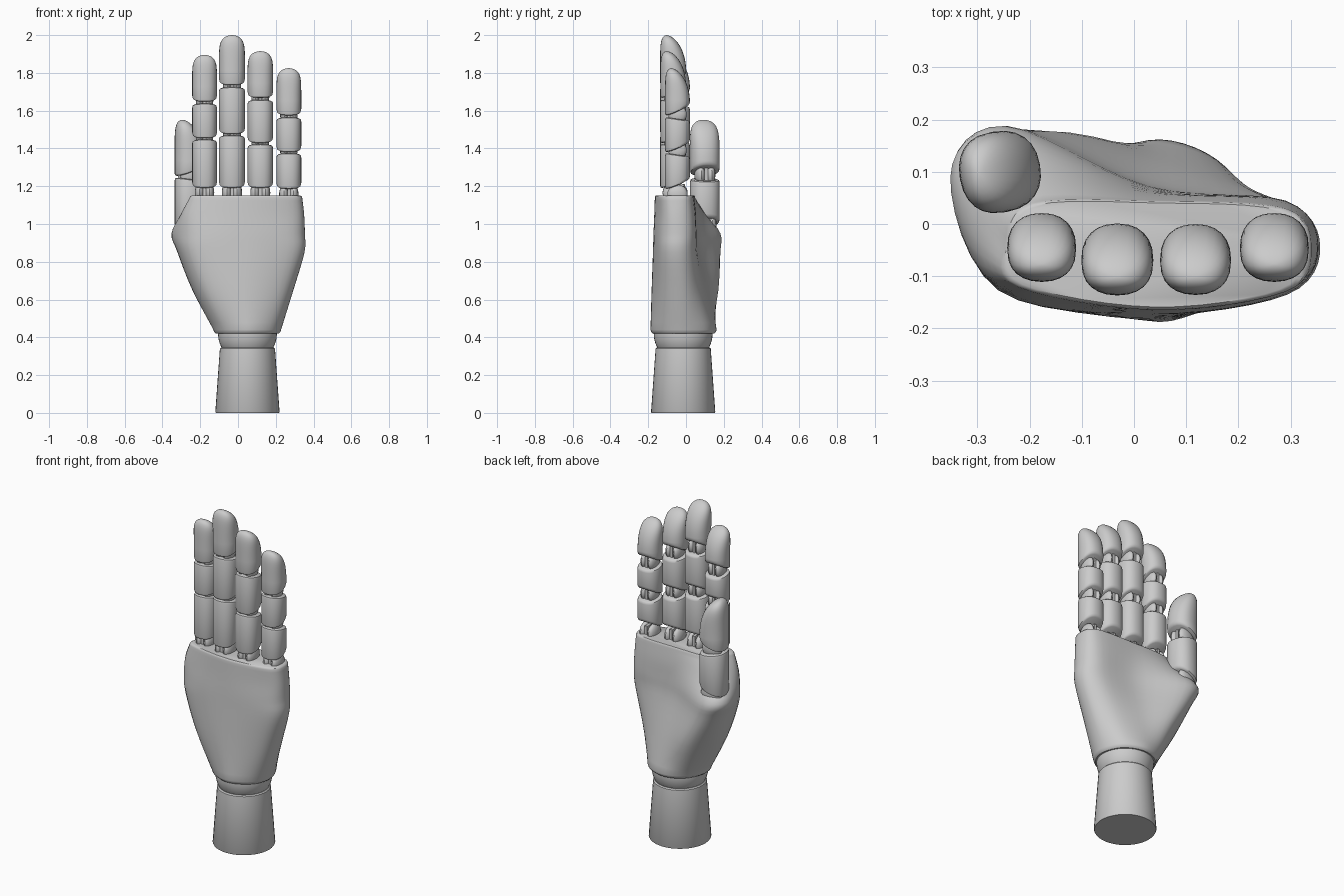
import bpy, bmesh, math
from mathutils import Vector, Matrix

if "Cube" in bpy.data.objects:
    bpy.data.objects.remove(bpy.data.objects["Cube"])


def finish(name, bm, matrix=None):
    if matrix:
        bm.transform(matrix)
    bmesh.ops.recalc_face_normals(bm, faces=bm.faces[:])
    me = bpy.data.meshes.new(name)
    bm.to_mesh(me)
    bm.free()
    ob = bpy.data.objects.new(name, me)
    bpy.context.collection.objects.link(ob)
    bpy.ops.object.select_all(action='DESELECT')
    ob.select_set(True)
    bpy.context.view_layer.objects.active = ob
    bpy.ops.object.shade_smooth_by_angle(angle=math.radians(40))
    return ob


def loft(name, rings, matrix=None):
    """Skin equal-length closed rings and cap both ends."""
    bm = bmesh.new()
    vs = [[bm.verts.new(p) for p in ring] for ring in rings]
    n = len(vs[0])
    for a, b in zip(vs, vs[1:]):
        for i in range(n):
            j = (i + 1) % n
            bm.faces.new((a[i], a[j], b[j], b[i]))
    bm.faces.new(vs[0][::-1])
    bm.faces.new(vs[-1])
    return finish(name, bm, matrix)


def catmull(a, b, c, d, t):
    return 0.5 * (2 * b + (c - a) * t + (2 * a - 5 * b + 4 * c - d) * t * t
                  + (3 * b - a - 3 * c + d) * t ** 3)


def inset(ring, k, dz):
    c = sum(ring, Vector()) / len(ring)
    return [Vector((c.x + (p.x - c.x) * k, c.y + (p.y - c.y) * k, p.z + dz)) for p in ring]


def circle(r, z, cx=0.05, cy=-0.015, n=40):
    return [Vector((cx + r * math.cos(2 * math.pi * i / n),
                    cy + r * math.sin(2 * math.pi * i / n), z)) for i in range(n)]


# Wrist and its ball joint
loft("wrist", [circle(0.167, 0), circle(0.17, 0.005), circle(0.146, 0.34), circle(0.14, 0.346)])
loft("wrist_ball", [circle(0.156 * math.cos(a), 0.42 + 0.156 * math.sin(a))
                    for a in [math.radians(d) for d in range(-80, 31, 10)]])

# Palm: height, then front-left, front, front-right, right, back-right, back, thumb mound, left
sections = [
    (.44, -.08, -.13, .05, -.188, .18, -.13, .228, -.015, .175, .11, .05, .162, -.07, .115, -.13, -.015),
    (.65, -.18, -.135, .03, -.182, .24, -.13, .293, -.02, .22, .07, .04, .125, -.13, .168, -.24, .03),
    (.85, -.25, -.13, .03, -.175, .29, -.135, .352, -.04, .28, .045, .03, .08, -.22, .182, -.32, .07),
    (.95, -.26, -.125, .04, -.172, .29, -.135, .354, -.045, .29, .045, .03, .07, -.25, .182, -.352, .09),
    (1.05, -.255, -.12, .04, -.168, .29, -.13, .35, -.05, .29, .04, .03, .06, -.22, .105, -.30, .02),
    (1.14, -.225, -.12, .04, -.165, .29, -.13, .34, -.05, .29, .03, .04, .045, -.2, .04, -.247, -.04),
]
coarse = []
for s in sections:
    p = [Vector((s[1 + 2 * i], s[2 + 2 * i], s[0])) for i in range(8)]
    coarse.append([catmull(p[i - 1], p[i], p[(i + 1) % 8], p[(i + 2) % 8], k / 6)
                   for i in range(8) for k in range(6)])
palm = []
last = len(coarse) - 1
for i in range(last):
    a, b, c, d = coarse[max(i - 1, 0)], coarse[i], coarse[i + 1], coarse[min(i + 2, last)]
    for k in range(4):
        palm.append([catmull(*q, k / 4) for q in zip(a, b, c, d)])
palm.append(coarse[last])
palm = [inset(palm[0], .93, -.02), inset(palm[0], .98, -.012)] + palm + \
       [inset(palm[-1], .985, .008), inset(palm[-1], .95, .012)]
loft("palm", palm)

# Finger pieces, built in local space with the pad side facing +y
N = 24


def section(r, wx, yf, yb, zfun):
    pts = []
    for i in range(N):
        a = 2 * math.pi * i / N
        c, s = math.cos(a), math.sin(a)
        x = wx * math.copysign(abs(c) ** 0.88, c)
        y = (yf + yb) / 2 + (yb - yf) / 2 * math.copysign(abs(s) ** 0.88, s)
        t = max(0, (y / r + 1) / 2)
        pts.append(Vector((x, y, zfun(t))))
    return pts


def lower_rings(r, z0, cut):
    slope = lambda dz: (lambda t: z0 + dz + cut * t ** 1.5)
    return [section(r, r * k, -r * k, r * k, slope(dz))
            for k, dz in ((.86, 0), (.96, .004), (1, .014))]


def segment(name, r, z0, z1, mat, cut=.055):
    top = lambda dz: (lambda t: z1 - dz - .02 * t)
    rings = lower_rings(r, z0, cut) + [section(r, r * k, -r * k, r * k, top(dz))
                                       for k, dz in ((1, .014), (.96, .004), (.86, 0))]
    loft(name, rings, mat)


def tip(name, r, z0, z1, mat, cut=.06):
    rings = lower_rings(r, z0, cut)
    start = z0 + cut + .02
    for i in range(15):
        u = math.sin(math.pi / 2 * i / 14.4)
        v = (u * (z1 - start) + cut + .02) / (z1 - z0)
        z = z0 + v * (z1 - z0)
        w = max(0, (v - .25) / .75)
        wx = r * (1 - v ** 9) ** .5
        yb = -.5 * r + 1.5 * r * (1 - w ** 2.2) ** .6
        yf = -.5 * r - .5 * r * (1 - v ** 9) ** .5
        rings.append(section(r, wx, yf, yb, lambda t, z=z: z))
    loft(name, rings, mat)


def hinge(name, r, z, mat):
    """Ball split by a slot, with a thin tab in the slot."""
    bm = bmesh.new()
    for side in (-1, 1):
        m = Matrix.Translation((side * r * .48, 0, z)) @ Matrix.Diagonal((.47, 1, 1, 1))
        bmesh.ops.create_uvsphere(bm, u_segments=16, v_segments=10, radius=r, matrix=m)
    m = Matrix.Translation((0, 0, z)) @ Matrix.Diagonal((r * .3, r * 1.5, r * 1.7, 1))
    bmesh.ops.create_cube(bm, size=1, matrix=m)
    finish(name, bm, mat)


# name, x, y, radius, pad rotation, base ball height, joint heights
fingers = [
    ("index", -.177, -.045, .066, 0, 1.165, (1.19, 1.453, 1.643, 1.895)),
    ("middle", -.032, -.068, .069, 0, 1.165, (1.19, 1.475, 1.73, 2.0)),
    ("ring", .118, -.068, .068, 0, 1.165, (1.19, 1.428, 1.663, 1.915)),
    ("little", .269, -.045, .066, 0, 1.155, (1.185, 1.38, 1.57, 1.825)),
    ("thumb", -.257, .1, .078, -80, .995, (.985, 1.25, 1.552)),
]
for name, x, y, r, rot, base, zs in fingers:
    mat = Matrix.Translation((x, y, 0)) @ Matrix.Rotation(math.radians(rot), 4, 'Z')
    hinge(name + "_base_hinge", r * .82, base, mat)
    for i in range(len(zs) - 2):
        segment(f"{name}_segment_{i + 1}", r, zs[i], zs[i + 1] - .004, mat)
        hinge(f"{name}_hinge_{i + 1}", r * .74, zs[i + 1] + .01, mat)
    tip(name + "_tip", r, zs[-2] + .004, zs[-1], mat)
